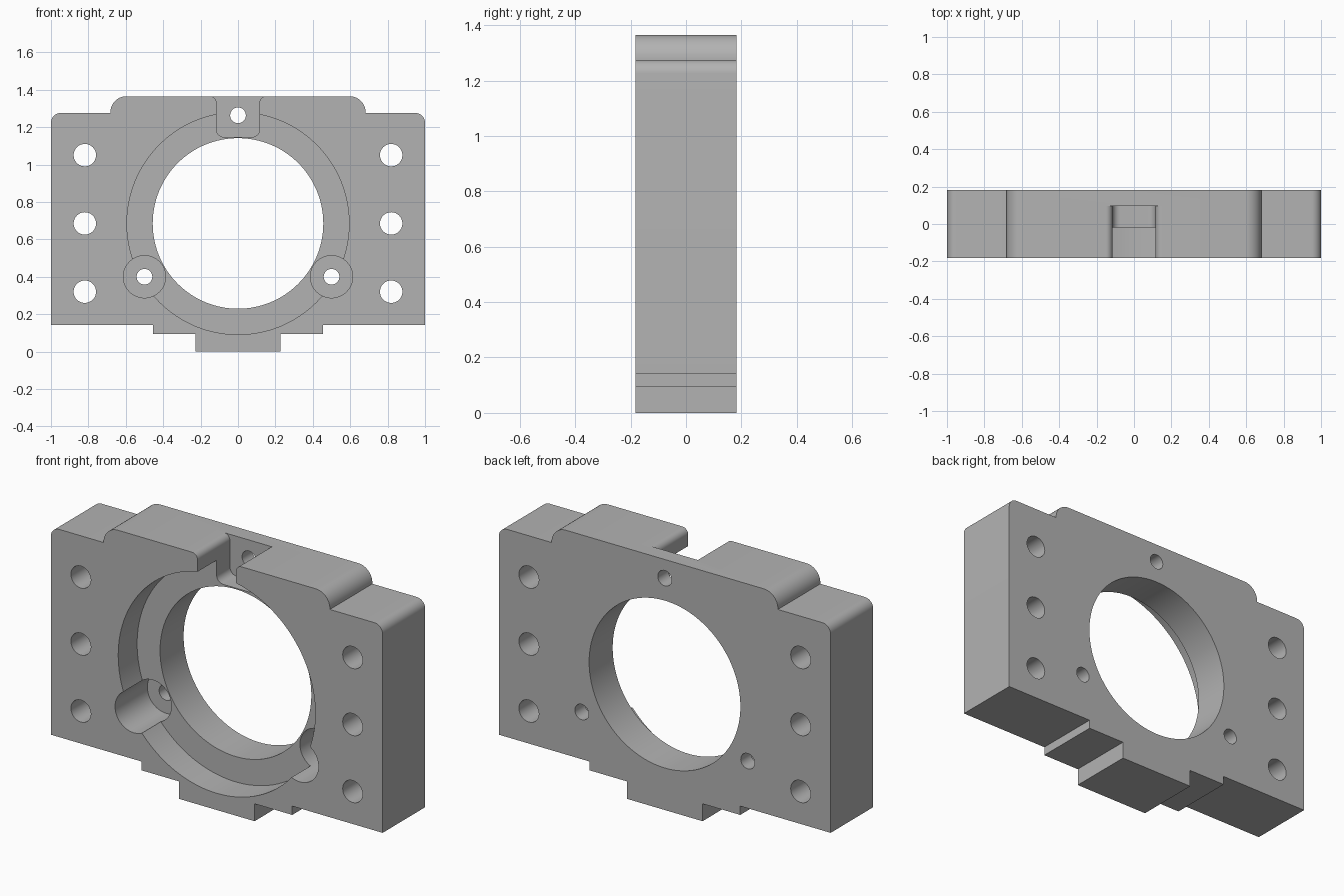
import bpy, bmesh, math

cube = bpy.data.objects.get("Cube")
if cube:
    bpy.data.objects.remove(cube, do_unlink=True)

HALF_T = 0.183        # half thickness of the plate
BORE_Z = 0.685        # height of the main bore
FLOOR_Y = 0.095       # depth of the bolt pockets and slot

metal = bpy.data.materials.new("grey metal")
metal.use_nodes = True
GREY = (0.45, 0.45, 0.45, 1)
metal.diffuse_color = GREY
metal.node_tree.nodes["Principled BSDF"].inputs["Base Color"].default_value = GREY


def arc(cx, cz, r, start, end, steps=10):
    """Points of an arc in the xz plane, angles in degrees."""
    angles = [math.radians(start + (end - start) * i / steps) for i in range(steps + 1)]
    return [(cx + r * math.cos(a), cz + r * math.sin(a)) for a in angles]


def mirrored(half):
    """Close a right-hand half profile, running bottom to top, across x = 0."""
    return half + [(-x, z) for x, z in reversed(half)]


def prism(name, profile, y0, y1):
    """Extrude an xz profile from y0 to y1."""
    bm = bmesh.new()
    face = bm.faces.new([bm.verts.new((x, y0, z)) for x, z in profile])
    extruded = bmesh.ops.extrude_face_region(bm, geom=[face])["geom"]
    moved = [v for v in extruded if isinstance(v, bmesh.types.BMVert)]
    bmesh.ops.translate(bm, verts=moved, vec=(0, y1 - y0, 0))
    bmesh.ops.recalc_face_normals(bm, faces=bm.faces)
    mesh = bpy.data.meshes.new(name)
    bm.to_mesh(mesh)
    bm.free()
    mesh.materials.append(metal)
    obj = bpy.data.objects.new(name, mesh)
    bpy.context.collection.objects.link(obj)
    return obj


def drill(name, x, z, r, depth=0.5, steps=32):
    """Round cutter entering from the front face down to y = depth."""
    return prism(name, arc(x, z, r, 0, 360, steps)[:-1], -0.5, depth)


# Plate outline: stepped foot, rounded shoulders and raised top
plate = prism("mounting_plate", mirrored(
    [(0.228, 0), (0.228, 0.095), (0.455, 0.095), (0.455, 0.143), (1, 0.143)]
    + arc(0.95, 1.225, 0.05, 0, 90)
    + [(0.682, 1.275)]
    + arc(0.597, 1.28, 0.085, 0, 90)), -HALF_T, HALF_T)

# Main bore and the wider stepped seat in front of it
cutters = [
    drill("bore_cutter", 0, BORE_Z, 0.456, steps=128),
    drill("seat_cutter", 0, BORE_Z, 0.594, -0.02, 128),
]

# Slot at the top, with rounded floor corners and flared mouth
slot = mirrored(arc(0.075, 1.187, 0.04, -90, 0)
                + arc(0.15, 1.33, 0.035, 180, 90)
                + [(0.15, 1.5)])
cutters.append(prism("slot_cutter", slot, -0.5, FLOOR_Y))
cutters.append(drill("top_bolt_cutter", 0, 1.263, 0.042))

# Lower bolt pockets and the three holes on each side
for side in (-1, 1):
    cutters.append(drill("pocket_cutter", side * 0.5, 0.4, 0.113, FLOOR_Y, 48))
    cutters.append(drill("bolt_cutter", side * 0.5, 0.4, 0.042))
    for row in (-1, 0, 1):
        cutters.append(drill("side_hole_cutter", side * 0.819, BORE_Z + row * 0.365, 0.06))

# Cut everything out of the plate
bpy.ops.object.select_all(action='DESELECT')
plate.select_set(True)
bpy.context.view_layer.objects.active = plate
for cutter in cutters:
    cutter.hide_render = True
    mod = plate.modifiers.new(cutter.name, 'BOOLEAN')
    mod.operation = 'DIFFERENCE'
    mod.solver = 'EXACT'
    mod.object = cutter
    bpy.ops.object.modifier_apply(modifier=mod.name)
    bpy.data.objects.remove(cutter, do_unlink=True)

bpy.ops.object.shade_smooth_by_angle(angle=math.radians(30))
